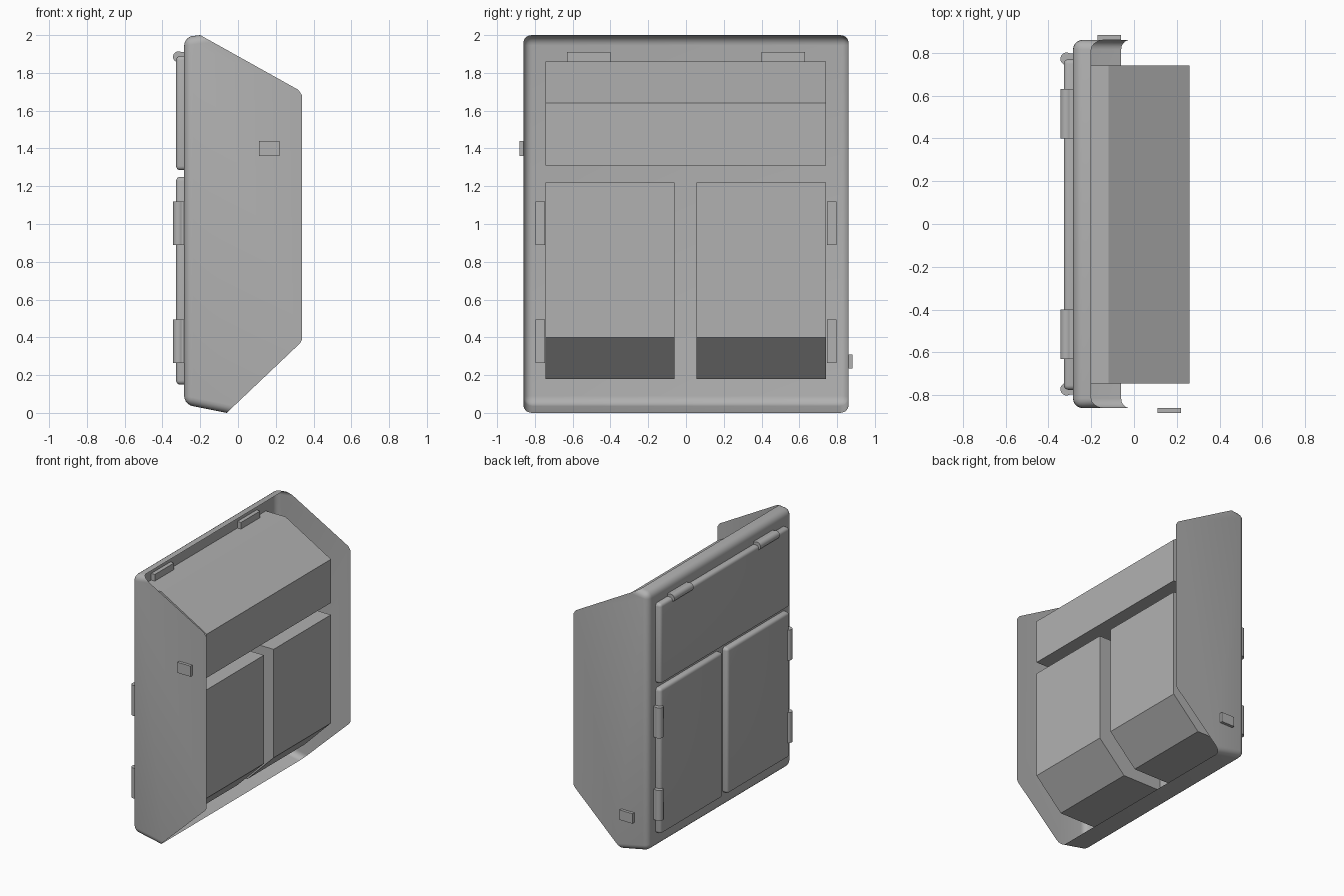
import bpy, bmesh, math
from mathutils import Matrix

cube = bpy.data.objects.get("Cube")
if cube:
    bpy.data.objects.remove(cube, do_unlink=True)

GREY = (0.44, 0.44, 0.44, 1)
grey = bpy.data.materials.new("plain_grey")
grey.use_nodes = True
grey.diffuse_color = GREY
grey.node_tree.nodes["Principled BSDF"].inputs["Base Color"].default_value = GREY

BACK = -0.285   # plane of the mounting panel
HALF = 0.86     # half width of the shell


def finish(name, bm, smooth=False):
    mesh = bpy.data.meshes.new(name)
    bm.to_mesh(mesh)
    bm.free()
    mesh.materials.append(grey)
    obj = bpy.data.objects.new(name, mesh)
    bpy.context.collection.objects.link(obj)
    if smooth:
        bpy.ops.object.select_all(action='DESELECT')
        obj.select_set(True)
        bpy.context.view_layer.objects.active = obj
        bpy.ops.object.shade_smooth_by_angle(angle=math.radians(35))
    return obj


def prism(profile, y0, y1):
    """Extrude an x-z profile along y."""
    bm = bmesh.new()
    face = bm.faces.new([bm.verts.new((x, y0, z)) for x, z in profile])
    out = bmesh.ops.extrude_face_region(bm, geom=[face])
    verts = [g for g in out["geom"] if isinstance(g, bmesh.types.BMVert)]
    bmesh.ops.translate(bm, verts=verts, vec=(0, y1 - y0, 0))
    bmesh.ops.recalc_face_normals(bm, faces=bm.faces)
    return bm


def rect(x0, x1, z0, z1):
    return [(x0, z0), (x1, z0), (x1, z1), (x0, z1)]


def box(name, x0, x1, y0, y1, z0, z1):
    return finish(name, prism(rect(x0, x1, z0, z1), y0, y1))


# Shell: thin tray, open at the front and along both slopes
top_lip, bottom_lip = -0.2, -0.06
bm = prism([(BACK, 0.045), (BACK, 1.99), (top_lip, 2.0), (0.32, 1.71),
            (0.34, 1.68), (0.34, 0.39), (0.33, 0.37), (bottom_lip, 0.0)],
           -HALF, HALF)
opening = [f for f in bm.faces if abs(f.normal.y) < 0.5 and f.normal.x > 0.2]
bmesh.ops.delete(bm, geom=opening, context='FACES')
rim = [e for e in bm.edges if len(e.link_faces) == 2]
bmesh.ops.bevel(bm, geom=rim, offset=0.045, segments=5, profile=0.5,
                affect='EDGES', clamp_overlap=True)
finish("shell", bm, True)

# Compartments standing inside the shell
upper = [(BACK, 1.31), (0.26, 1.31), (0.26, 1.64), (-0.12, 1.86), (BACK, 1.86)]
lower = [(BACK, 0.18), (0.04, 0.18), (0.26, 0.40), (0.26, 1.22), (BACK, 1.22)]
finish("upper_compartment", prism(upper, -0.745, 0.74))
finish("right_compartment", prism(lower, -0.745, -0.06))
finish("left_compartment", prism(lower, 0.055, 0.74))


# Doors with rounded outer edges
def door(name, y0, y1, z0, z1):
    bm = prism(rect(-0.328, BACK, z0, z1), y0, y1)
    edges = [e for e in bm.edges if min(v.co.x for v in e.verts) < BACK - 0.01]
    bmesh.ops.bevel(bm, geom=edges, offset=0.022, segments=4, profile=0.5,
                    affect='EDGES', clamp_overlap=True)
    finish(name, bm, True)


door("upper_door", -0.775, 0.77, 1.285, 1.89)
door("right_door", -0.775, -0.03, 0.15, 1.25)
door("left_door", 0.025, 0.77, 0.15, 1.25)


# Hinges: a barrel outside and a leaf passing through the panel
def hinge(name, y, z, length, axis):
    bm = bmesh.new()
    turn = Matrix.Rotation(math.pi / 2, 4, 'X') if axis == 'Y' else Matrix()
    bmesh.ops.create_cone(bm, cap_ends=True, segments=24, radius1=0.029,
                          radius2=0.029, depth=length,
                          matrix=Matrix.Translation((-0.315, y, z)) @ turn)
    finish(name + "_barrel", bm, True)
    hy, hz = (length / 2, 0.025) if axis == 'Y' else (0.025, length / 2)
    box(name + "_leaf", -0.31, -0.255, y - hy, y + hy, z - hz, z + hz)


for side, s in (("right", -1), ("left", 1)):
    hinge("top_hinge_" + side, s * 0.515, 1.885, 0.23, 'Y')
    for level, z in (("low", 0.38), ("high", 1.005)):
        hinge(f"{side}_{level}_hinge", s * 0.772, z, 0.23, 'Z')

# Small latches on the outer side walls
box("right_latch", 0.11, 0.22, -0.882, -HALF, 1.36, 1.44)
box("left_latch", -0.17, -0.06, HALF, 0.882, 0.235, 0.31)
